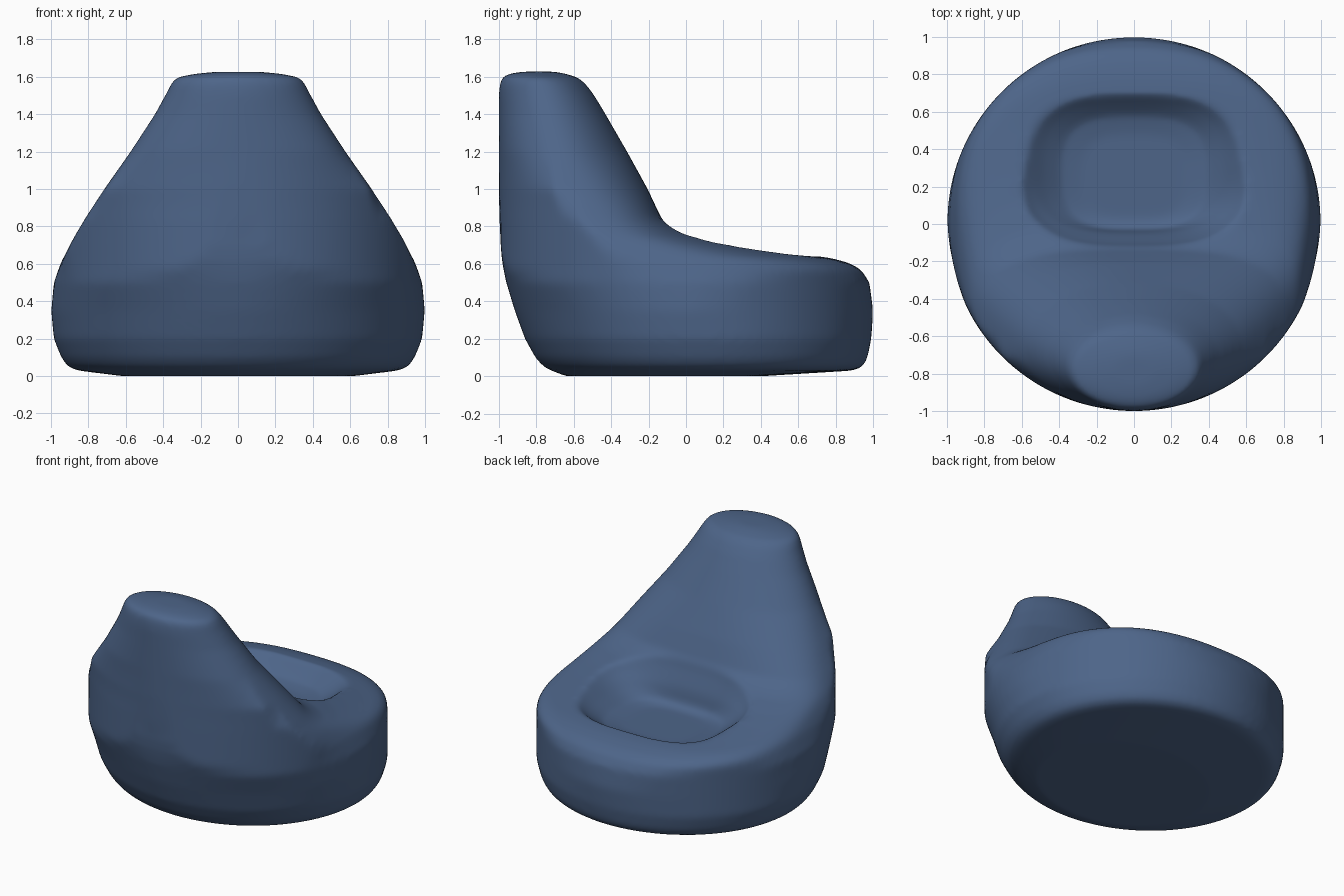
import bpy, bmesh, math

if "Cube" in bpy.data.objects:
    bpy.data.objects.remove(bpy.data.objects["Cube"])

SEGS = 96


def squareness(z):
    # sections are round at the base, squarer around the seat and arms
    return 2.0 + 1.2 * math.exp(-((z - 0.8) / 0.22) ** 2)


def loft(name, sections, power):
    """Skin horizontal sections given as (height, half width, y min, y max)."""
    bm = bmesh.new()
    rings = []
    for z, rx, y0, y1 in sections:
        n = power(z)
        cy, ry = (y0 + y1) / 2, (y1 - y0) / 2
        ring = []
        for i in range(SEGS):
            a = 2 * math.pi * i / SEGS
            c, s = math.cos(a), math.sin(a)
            x = rx * math.copysign(abs(c) ** (2 / n), c)
            y = cy + ry * math.copysign(abs(s) ** (2 / n), s)
            r = max(1.0, math.hypot(x, y))      # stay inside the round footprint
            ring.append(bm.verts.new((x / r, y / r, z)))
        rings.append(ring)
    for low, high in zip(rings, rings[1:]):
        for i in range(SEGS):
            j = (i + 1) % SEGS
            bm.faces.new((low[i], low[j], high[j], high[i]))
    bm.faces.new(rings[0][::-1])
    bm.faces.new(rings[-1])
    bmesh.ops.recalc_face_normals(bm, faces=bm.faces)
    mesh = bpy.data.meshes.new(name)
    bm.to_mesh(mesh)
    bm.free()
    obj = bpy.data.objects.new(name, mesh)
    bpy.context.collection.objects.link(obj)
    return obj


# Bag body: round base, sloping seat top, tapering backrest
body = loft("beanbag_chair", [
    (0.00, 0.62, -0.64, 0.40),
    (0.03, 0.86, -0.72, 0.89),
    (0.05, 0.91, -0.76, 0.945),
    (0.10, 0.945, -0.805, 0.97),
    (0.20, 0.985, -0.86, 0.99),
    (0.35, 1.00, -0.915, 1.00),
    (0.50, 0.985, -0.96, 0.98),
    (0.57, 0.96, -0.975, 0.935),
    (0.605, 0.948, -0.98, 0.87),
    (0.63, 0.935, -0.985, 0.78),
    (0.655, 0.922, -0.985, 0.60),
    (0.685, 0.907, -0.99, 0.40),
    (0.72, 0.89, -0.99, 0.20),
    (0.765, 0.865, -0.993, 0.01),
    (0.80, 0.843, -0.995, -0.07),
    (0.84, 0.82, -0.997, -0.13),
    (1.00, 0.715, -1.0, -0.205),
    (1.20, 0.575, -1.0, -0.315),
    (1.40, 0.445, -1.0, -0.43),
    (1.50, 0.39, -1.0, -0.49),
    (1.56, 0.36, -0.995, -0.535),
    (1.595, 0.335, -0.985, -0.575),
    (1.615, 0.24, -0.95, -0.64),
    (1.627, 0.12, -0.87, -0.70),
], squareness)

# Seat hollow cutter: its back wall continues the slope of the backrest
hollow = loft("seat_hollow_cutter", [
    (0.52, 0.28, 0.02, 0.48),
    (0.54, 0.39, -0.03, 0.58),
    (0.60, 0.48, -0.04, 0.65),
    (0.65, 0.54, -0.05, 0.70),
    (0.70, 0.60, -0.07, 0.75),
    (0.77, 0.65, -0.10, 0.80),
    (0.85, 0.68, -0.125, 0.85),
    (1.00, 0.70, -0.15, 0.90),
], lambda z: 3.0)
hollow.hide_render = True

cut = body.modifiers.new("hollow", 'BOOLEAN')
cut.operation = 'DIFFERENCE'
cut.solver = 'EXACT'
cut.object = hollow
remesh = body.modifiers.new("even_skin", 'REMESH')
remesh.mode = 'VOXEL'
remesh.voxel_size = 0.02
soften = body.modifiers.new("soften", 'SMOOTH')
soften.factor = 0.5
soften.iterations = 10

# Bake the soft skin and drop the cutter
bpy.context.view_layer.update()
deps = bpy.context.evaluated_depsgraph_get()
skin = bpy.data.meshes.new_from_object(body.evaluated_get(deps))
body.modifiers.clear()
body.data = skin
bpy.data.objects.remove(hollow)

# Blue fabric
fabric = bpy.data.materials.new("blue_fabric")
fabric.diffuse_color = (0.075, 0.13, 0.25, 1.0)
fabric.use_nodes = True
fabric.node_tree.nodes["Principled BSDF"].inputs["Base Color"].default_value = fabric.diffuse_color
skin.materials.clear()
skin.materials.append(fabric)
for poly in skin.polygons:
    poly.use_smooth = True
    poly.material_index = 0
